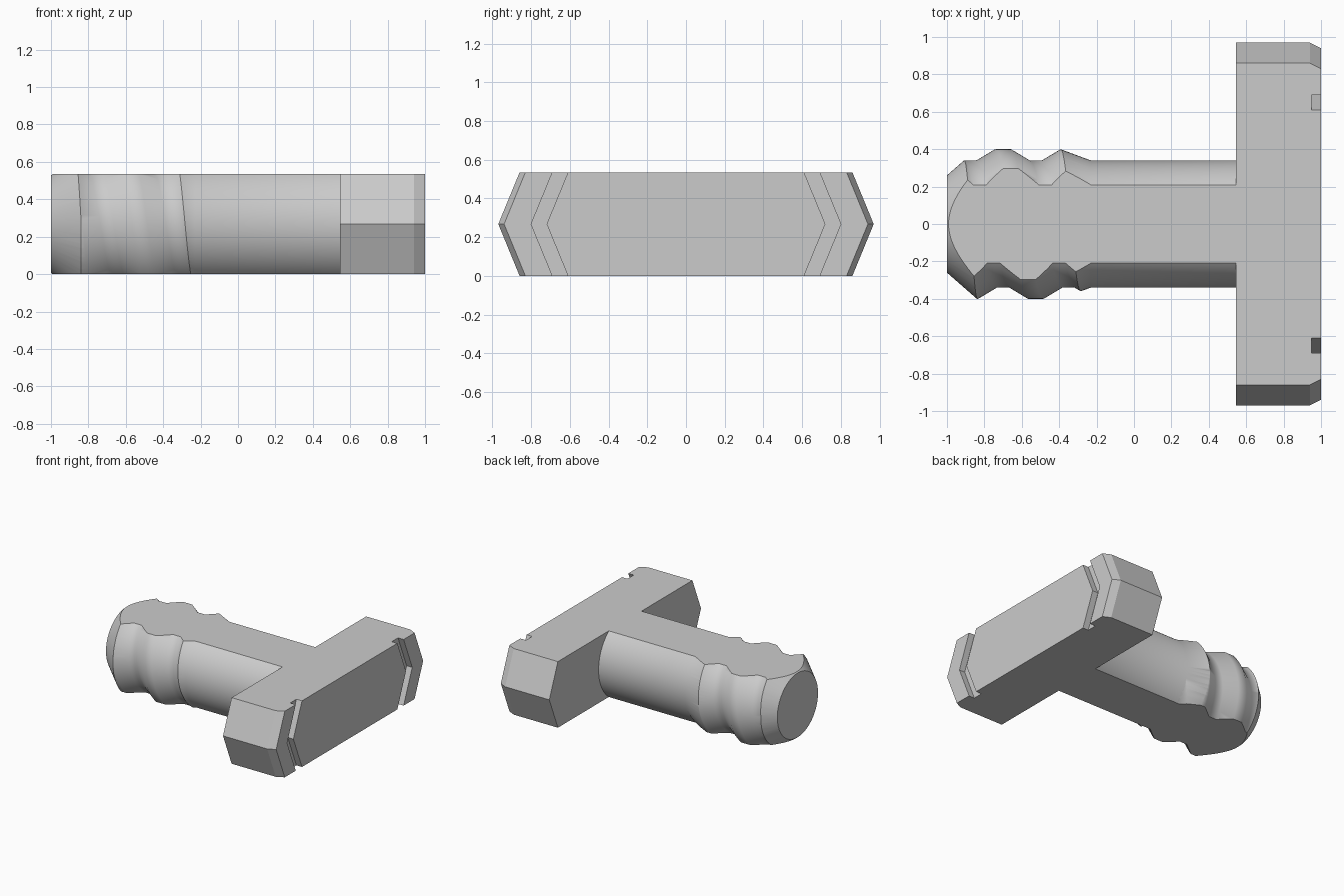
import bpy, bmesh
from math import cos, sin, tau, radians

HEIGHT = 0.535
MID = HEIGHT / 2
SEGMENTS = 96

if "Cube" in bpy.data.objects:
    bpy.data.objects.remove(bpy.data.objects["Cube"])

# Single grey finish
grey = bpy.data.materials.new("plain_grey")
grey.use_nodes = True
colour = (0.6, 0.6, 0.6, 1)
grey.diffuse_color = colour
grey.node_tree.nodes["Principled BSDF"].inputs["Base Color"].default_value = colour


def finish(name, bm):
    bmesh.ops.recalc_face_normals(bm, faces=bm.faces)
    mesh = bpy.data.meshes.new(name)
    bm.to_mesh(mesh)
    bm.free()
    mesh.materials.append(grey)
    obj = bpy.data.objects.new(name, mesh)
    bpy.context.collection.objects.link(obj)
    return obj


def around_axis(bm, x, r, i):
    a = tau * i / SEGMENTS
    return bm.verts.new((x, r * cos(a), MID + r * sin(a)))


# Threaded rod: a trapezoid ridge winding along x, longer than needed
def threaded_rod(pitch=0.35, start=-0.70, low=-1.2, high=0.7):
    bm = bmesh.new()
    ridge = [(-0.14, 0.34), (-0.04, 0.40), (0.04, 0.40), (0.14, 0.34)]
    columns = []
    for i in range(SEGMENTS):
        column = []
        for turn in range(-3, 6):
            for offset, r in ridge:
                x = start + pitch * (turn + i / SEGMENTS) + offset
                if not low < x < high:
                    x, r = min(max(x, low), high), 0.34
                column.append(around_axis(bm, x, r, i))
        columns.append(column)
    rows = len(columns[0])
    for i, column in enumerate(columns):
        other = columns[(i + 1) % SEGMENTS]
        shift = len(ridge) if i == SEGMENTS - 1 else 0
        for m in range(rows - 1 - shift):
            bm.faces.new((column[m], column[m + 1],
                          other[m + 1 + shift], other[m + shift]))
    bmesh.ops.remove_doubles(bm, verts=bm.verts, dist=1e-5)
    loose = [v for v in bm.verts if not v.link_faces]
    bmesh.ops.delete(bm, geom=loose, context="VERTS")
    bmesh.ops.holes_fill(bm, edges=bm.edges, sides=0)
    return finish("threaded_shaft", bm)


# Envelope: tapered tip, thread run-out, plain shank, flat top and bottom
def shaft_envelope():
    bm = bmesh.new()
    profile = [(-1, 0.26), (-0.8, 0.435), (-0.487, 0.435),
               (-0.23, 0.3395), (0.545, 0.3395)]
    rings = [[around_axis(bm, x, r, i) for i in range(SEGMENTS)] for x, r in profile]
    for a, b in zip(rings, rings[1:]):
        for i in range(SEGMENTS):
            j = (i + 1) % SEGMENTS
            bm.faces.new((a[i], a[j], b[j], b[i]))
    bm.faces.new(rings[0])
    bm.faces.new(rings[-1])
    for z, side in ((0, -1), (HEIGHT, 1)):
        bmesh.ops.bisect_plane(bm, geom=bm.verts[:] + bm.edges[:] + bm.faces[:],
                               plane_co=(0, 0, z), plane_no=(0, 0, side),
                               clear_outer=True)
        bmesh.ops.holes_fill(bm, edges=bm.edges, sides=0)
    return finish("shaft_envelope", bm)


# Cross bar: one outline at three heights, pushed outwards at mid height
def cross_bar():
    bm = bmesh.new()
    half = [(0.545, 0.86), (0.94, 0.86), (1, 0.83), (1, 0.69),
            (0.95, 0.69), (0.95, 0.61), (1, 0.61)]
    levels = []
    for z, push in ((0, 0), (MID, 0.11), (HEIGHT, 0)):
        back = [bm.verts.new((x, y + push, z)) for x, y in half]
        front = [bm.verts.new((x, -y - push, z)) for x, y in reversed(half)]
        levels.append(back + front)
    for a, b in zip(levels, levels[1:]):
        for i in range(len(a)):
            j = (i + 1) % len(a)
            bm.faces.new((a[i], a[j], b[j], b[i]))
    bm.faces.new(levels[0])
    bm.faces.new(levels[-1])
    return finish("cross_bar", bm)


shaft = threaded_rod()
envelope = shaft_envelope()
envelope.hide_render = True
trim = shaft.modifiers.new("trim", "BOOLEAN")
trim.operation = "INTERSECT"
trim.solver = "EXACT"
trim.object = envelope

bpy.ops.object.select_all(action="DESELECT")
bpy.context.view_layer.objects.active = shaft
shaft.select_set(True)
bpy.ops.object.modifier_apply(modifier=trim.name)
bpy.data.objects.remove(envelope)
bpy.ops.object.shade_smooth_by_angle(angle=radians(35))

cross_bar()
